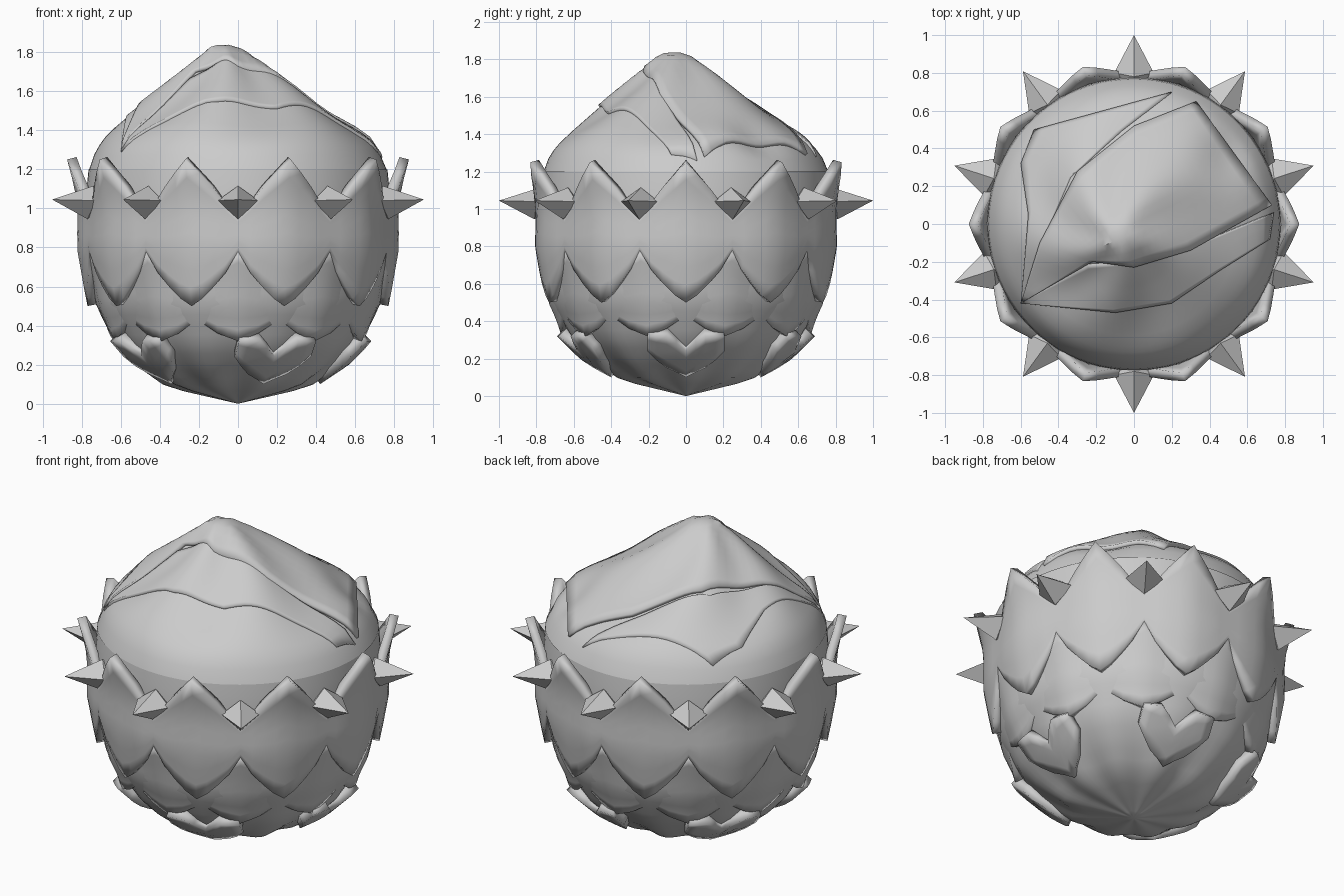
import bpy, math
from math import sin, cos, pi

if "Cube" in bpy.data.objects:
    bpy.data.objects.remove(bpy.data.objects["Cube"])

grey = bpy.data.materials.new("plain_grey")
grey.diffuse_color = (0.6, 0.6, 0.6, 1)
grey.use_nodes = True
grey.node_tree.nodes["Principled BSDF"].inputs["Base Color"].default_value = grey.diffuse_color
APEX = (-0.08, -0.07)
RIM = 0.765


def interp(pts, u):
    for (a, p), (b, q) in zip(pts, pts[1:]):
        if u <= b:
            return p + (q - p) * max(0, (u - a) / (b - a))
    return pts[-1][1]


def make(name, verts, faces, smooth=None, thick=0):
    me = bpy.data.meshes.new(name)
    me.from_pydata(verts, [], faces)
    me.materials.append(grey)
    ob = bpy.data.objects.new(name, me)
    bpy.context.collection.objects.link(ob)
    bpy.ops.object.select_all(action='DESELECT')
    ob.select_set(True)
    bpy.context.view_layer.objects.active = ob
    bpy.ops.object.mode_set(mode='EDIT')
    bpy.ops.mesh.select_all(action='SELECT')
    bpy.ops.mesh.remove_doubles(threshold=0.0005)
    if not thick:
        bpy.ops.mesh.normals_make_consistent(inside=False)
    bpy.ops.object.mode_set(mode='OBJECT')
    if smooth:
        bpy.ops.object.shade_smooth_by_angle(angle=math.radians(smooth))
    if thick:
        m = ob.modifiers.new("thickness", 'SOLIDIFY')
        m.thickness, m.offset = thick, -1
    return ob


def grid(nu, nv, fn):
    """Quad grid from fn(u, v) with u and v in 0..1."""
    verts = [fn(i / nu, j / nv) for j in range(nv + 1) for i in range(nu + 1)]
    w = nu + 1
    faces = [(j * w + i, j * w + i + 1, (j + 1) * w + i + 1, (j + 1) * w + i)
             for j in range(nv) for i in range(nu)]
    return verts, faces


# Core: rounded bulb with gentle lobes near the base
CORE = [(0, 0), (.03, .12), (.06, .25), (.1, .37), (.2, .51), (.3, .61), (.4, .67),
        (.5, .725), (.7, .765), (.9, .78), (1.1, .775), (1.2, RIM)]


def core(u, v):
    a = u * 2 * pi
    z = 1.2 * v ** 1.4
    r = interp(CORE, z)
    lobe = 0.025 * cos(10 * a) * max(0, 1 - z / .5) * min(1, z / .08)
    return ((r + lobe) * cos(a), (r + lobe) * sin(a), z)


make("bulb_core", *grid(80, 24, core), smooth=35)

# Crown: folded dome with its peak off centre
CROWN = [(0, 1.815), (.1, 1.795), (.2, 1.735), (.4, 1.62), (.6, 1.51), (.8, 1.405),
         (.9, 1.34), (.96, 1.27), (1, 1.19)]


def crown_z(x, y):
    dx, dy = x - APEX[0], y - APEX[1]
    d = math.hypot(dx, dy)
    if d < 1e-6:
        return CROWN[0][1]
    ux, uy = dx / d, dy / d
    b = APEX[0] * ux + APEX[1] * uy
    reach = -b + math.sqrt(b * b - APEX[0] ** 2 - APEX[1] ** 2 + RIM ** 2)
    t = min(1, d / reach)
    a = math.atan2(dy, dx)
    ripple = 0.022 * cos(5 * a + 4 * t) * sin(pi * t)
    dent = 0.09 * math.exp(-((x - .53) ** 2 + (y - .4) ** 2) / .02) * (1 - t ** 6)
    return interp(CROWN, t) + ripple - dent


def crown(u, v):
    a = u * 2 * pi
    x = APEX[0] * (1 - v) + RIM * cos(a) * v
    y = APEX[1] * (1 - v) + RIM * sin(a) * v
    return (x, y, crown_z(x, y))


make("crown_dome", *grid(80, 24, crown), smooth=40)


# Folded leaves lying over the crown, each spanning two edge curves
def along(path, u):
    n = len(path) - 1
    return [interp([(i / n, p[k]) for i, p in enumerate(path)], u) for k in (0, 1)]


def leaf(name, edge_a, edge_b, lift):
    def fn(u, v):
        a, b = along(edge_a, u), along(edge_b, u)
        x, y = (a[k] * (1 - v) + b[k] * v for k in (0, 1))
        return (x, y, crown_z(x, y) + lift)
    ob = make(name, *grid(32, 14, fn), smooth=40, thick=0.03)
    return ob


tip = (-.6, -.42)
leaf("front_leaf", [tip, (-.1, -.47), (.2, -.42), (.45, -.25), (.72, -.08)],
     [tip, (-.25, -.22), (0, -.2), (.3, -.12), (.74, .06)], 0.018)
leaf("main_leaf", [tip, (-.22, -.2), (0, -.23), (.3, -.14), (.73, .1)],
     [tip, (-.5, -.1), (-.3, .28), (0, .52), (.33, .65)], 0.028)
leaf("left_leaf", [tip, (-.5, -.12), (-.34, .25), (-.06, .5), (.2, .7)],
     [tip, (-.58, -.2), (-.56, .05), (-.6, .32), (-.53, .5)], 0.012)


# Scale rings: ten pointed scales per ring, zigzag above and below
def scale_ring(name, shift, top, bottom, radii, sag):
    def fn(u, v):
        a = u * 2 * pi
        k = (u * 10 - shift) % 1
        p = 2 * min(k, 1 - k)          # 0 at the scale's middle, 1 at its side
        z = interp(bottom, p) * (1 - v) + interp(top, p) * v
        r = interp(radii, z) - sag * p
        return (r * cos(a), r * sin(a), z)
    make(name, *grid(80, 8, fn), smooth=30, thick=0.05)


scale_ring("upper_scales", 0,
           [(0, 1.25), (.5, 1.11), (1, .95)],
           [(0, .50), (.25, .54), (.7, .65), (1, .78)],
           [(.45, .76), (.6, .79), (.8, .825), (1, .82), (1.1, .835), (1.25, .875)], 0.02)
scale_ring("lower_scales", .5,
           [(0, .78), (1, .62)],
           [(0, .32), (.5, .36), (1, .43)],
           [(.3, .66), (.4, .69), (.5, .735), (.6, .755), (.78, .80)], 0.02)


# Heart-shaped plates under the bulb
def heart(i):
    c = i * 2 * pi / 5

    def fn(u, v):
        s = 2 * u - 1
        q = abs(s)
        top = interp([(0, .24), (.45, .32), (1, .32)], q)
        low = interp([(0, .10), (.6, .16), (1, .24)], q)
        z = low + (top - low) * v
        r = interp([(.1, .42), (.2, .57), (.32, .69)], z)
        a = c + s * .21 / max(r, .5)
        return (r * cos(a), r * sin(a), z)
    make("heart_plate_%d" % (i + 1), *grid(8, 4, fn), smooth=30, thick=0.06)


for i in range(5):
    heart(i)

# Spikes: four-sided thorns around the middle
for i in range(10):
    a = pi / 2 + i * pi / 5
    rows = [(1.0, 0, 1.045), (.8, -.105, 1.04), (.78, 0, 1.115),
            (.8, .105, 1.04), (.81, 0, .945), (.68, 0, 1.04)]
    verts = [(r * cos(a) - s * sin(a), r * sin(a) + s * cos(a), z) for r, s, z in rows]
    faces = [f for j in range(4) for f in ((0, 1 + j, 1 + (j + 1) % 4), (5, 1 + (j + 1) % 4, 1 + j))]
    make("spike_%d" % (i + 1), verts, faces)
